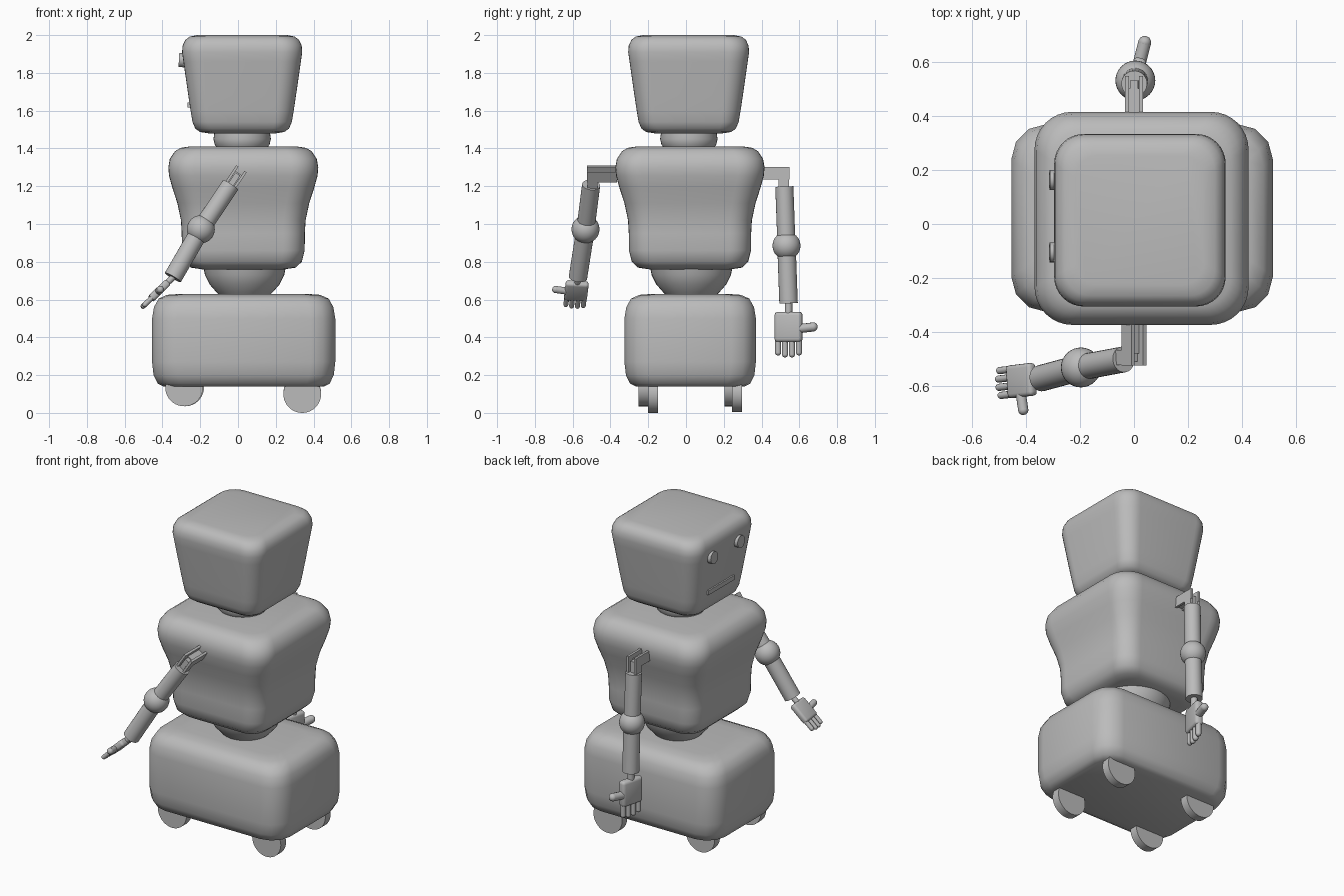
import bpy, bmesh, math
from mathutils import Matrix, Vector

cube = bpy.data.objects.get("Cube")
if cube:
    bpy.data.objects.remove(cube)

grey = bpy.data.materials.new("plain grey")
grey.use_nodes = True
grey.diffuse_color = (0.5, 0.5, 0.5, 1)
grey.node_tree.nodes["Principled BSDF"].inputs["Base Color"].default_value = (0.5, 0.5, 0.5, 1)
parts = []


def finish(name, bm):
    bmesh.ops.recalc_face_normals(bm, faces=bm.faces)
    mesh = bpy.data.meshes.new(name)
    bm.to_mesh(mesh)
    bm.free()
    mesh.materials.append(grey)
    ob = bpy.data.objects.new(name, mesh)
    bpy.context.collection.objects.link(ob)
    parts.append(ob)
    return ob


def loft(name, rings):
    bm = bmesh.new()
    loops = [[bm.verts.new(p) for p in ring] for ring in rings]
    n = len(loops[0])
    for low, high in zip(loops, loops[1:]):
        for i in range(n):
            j = (i + 1) % n
            bm.faces.new((low[i], low[j], high[j], high[i]))
    bm.faces.new(loops[0])
    bm.faces.new(loops[-1])
    return finish(name, bm)


def rounded_block(name, cx, cy, hx, hy, radius, steps, profile):
    """Stack of rounded rectangles; profile holds (inset, height)."""
    rings = []
    for inset, z in profile:
        r = radius * (1 - inset / hx)
        ring = []
        for q, (sx, sy) in enumerate(((1, 1), (-1, 1), (-1, -1), (1, -1))):
            for k in range(steps + 1):
                a = (q + k / steps) * math.pi / 2
                ring.append((cx + sx * (hx - inset - r) + r * math.cos(a),
                             cy + sy * (hy - inset - r) + r * math.sin(a), z))
        rings.append(ring)
    return loft(name, rings)


def lathe(name, cx, cy, profile, n=40):
    turn = [i * math.tau / n for i in range(n)]
    return loft(name, [[(cx + r * math.cos(a), cy + r * math.sin(a), z) for a in turn]
                       for r, z in profile])


def add_rod(bm, a, b, r, frame=Matrix(), n=24, tip=False):
    a, b = Vector(a), Vector(b)
    d = b - a
    m = frame @ Matrix.Translation((a + b) / 2) @ d.to_track_quat("Z", "Y").to_matrix().to_4x4()
    bmesh.ops.create_cone(bm, cap_ends=True, segments=n, radius1=r, radius2=r, depth=d.length, matrix=m)
    if tip:
        bmesh.ops.create_uvsphere(bm, u_segments=n, v_segments=10, radius=r,
                                  matrix=frame @ Matrix.Translation(b))


def add_box(bm, centre, size, frame=Matrix()):
    return bmesh.ops.create_cube(bm, size=1, matrix=frame @ Matrix.Translation(centre)
                                 @ Matrix.Diagonal((*size, 1)))["verts"]


def rod(name, a, b, r, n=24):
    bm = bmesh.new()
    add_rod(bm, a, b, r, n=n)
    return finish(name, bm)


# Head, neck, torso, waist and rolling base
rounded_block("head", 0.022, 0.014, 0.318, 0.32, 0.11, 8, [
    (0.14, 1.48), (0.095, 1.487), (0.07, 1.505), (0.055, 1.54), (0.045, 1.6), (0.033, 1.68),
    (0.02, 1.77), (0.007, 1.86), (0, 1.91), (0.003, 1.945), (0.017, 1.975), (0.04, 1.992), (0.08, 2)])
lathe("neck", 0.022, 0.015, [(0.13, 1.4), (0.145, 1.42), (0.152, 1.45), (0.145, 1.5)])
rounded_block("torso", 0.028, 0.021, 0.397, 0.395, 0.14, 8, [
    (0.18, 0.76), (0.12, 0.769), (0.087, 0.8), (0.072, 0.86), (0.071, 0.95), (0.067, 1.02),
    (0.048, 1.11), (0.022, 1.19), (0.004, 1.255), (0, 1.3), (0.008, 1.345), (0.035, 1.385),
    (0.065, 1.403), (0.11, 1.41)])
lathe("waist", 0.035, 0.028, [(0.12, 0.61), (0.15, 0.64), (0.185, 0.68), (0.21, 0.73), (0.22, 0.78)])
rounded_block("base", 0.03, 0.022, 0.485, 0.348, 0.13, 3, [
    (0.06, 0.14), (0.03, 0.155), (0.008, 0.2), (0, 0.27), (0, 0.5), (0.01, 0.56),
    (0.035, 0.605), (0.08, 0.625), (0.15, 0.63)])

# Wheels
for name, x, y, z in (("front_wheel_a", -0.285, -0.225, 0.135), ("front_wheel_b", -0.28, 0.23, 0.135),
                      ("rear_wheel_a", 0.34, -0.175, 0.1), ("rear_wheel_b", 0.34, 0.27, 0.105)):
    rod(name, (x, y - 0.026, z), (x, y + 0.026, z), 0.1, 40)

# Face
for name, y in (("eye_a", -0.105), ("eye_b", 0.163)):
    rod(name, (-0.26, y, 1.865), (-0.313, y, 1.868), 0.037)
bm = bmesh.new()
add_box(bm, (-0.257, 0.025, 1.63), (0.02, 0.26, 0.028))
finish("mouth", bm)


def arm(side, y_sign, shoulder, elbow, wrist, hand_dir, thumb_dir, scale):
    shoulder, elbow, wrist = Vector(shoulder), Vector(elbow), Vector(wrist)
    along = (elbow - shoulder).normalized()

    # Forked shoulder bracket, swung with the upper arm
    swing = math.atan2(-along.x, -along.z)
    frame = Matrix.Translation(shoulder) @ Matrix.Rotation(swing, 4, "Y")
    bm = bmesh.new()
    for x in (-0.026, 0.026):
        add_box(bm, (x, -y_sign * 0.05, 0), (0.014, 0.16, 0.065), frame)
        add_box(bm, (x, 0, -0.02), (0.014, 0.055, 0.105), frame)
    add_box(bm, (0, -y_sign * 0.07, -0.01), (0.05, 0.11, 0.03), frame)
    add_box(bm, (0, 0, -0.04), (0.03, 0.03, 0.08), frame)
    finish(side + "_shoulder_bracket", bm)

    # Arm tubes and elbow ball
    rod(side + "_upper_arm", shoulder + along * 0.07, elbow, 0.048)
    rod(side + "_forearm", elbow, wrist, 0.049)
    bm = bmesh.new()
    bmesh.ops.create_uvsphere(bm, u_segments=32, v_segments=16, radius=0.074,
                              matrix=Matrix.Translation(elbow))
    finish(side + "_elbow", bm)

    # Hand: local y is the thumb side, fingers point along local -z
    z = -Vector(hand_dir).normalized()
    y = Vector(thumb_dir)
    y = (y - z * y.dot(z)).normalized()
    turn = Matrix((y.cross(z), y, z)).transposed().to_4x4()
    frame = Matrix.Translation(wrist) @ turn @ Matrix.Scale(scale, 4)
    bm = bmesh.new()
    add_box(bm, (0, 0, -0.125), (0.05, 0.15, 0.16), frame)
    bmesh.ops.bevel(bm, geom=bm.edges[:], offset=0.018 * scale, segments=3, affect="EDGES", profile=0.5)
    add_rod(bm, (0, 0, 0.02), (0, 0, -0.06), 0.02, frame, 16)
    for i in range(4):
        fy = (i - 1.5) * 0.038
        reach = 0.27 if i in (1, 2) else 0.26
        add_rod(bm, (0, fy, -0.17), (0, fy, -reach), 0.0165, frame, 12, True)
    add_rod(bm, (0, 0.05, -0.135), (0, 0.135, -0.125), 0.024, frame, 12, True)
    finish(side + "_hand", bm)


arm("raised", -1, (0, -0.495, 1.265), (-0.197, -0.532, 0.972), (-0.345, -0.572, 0.717),
    (-0.17, -0.02, -0.165), (0, -1, 0), 0.81)
arm("hanging", 1, (0, 0.518, 1.268), (0.005, 0.532, 0.885), (0.006, 0.543, 0.58),
    (0, 0, -1), (0.25, 0.97, 0), 1)

# Smooth shading with crisp edges
bpy.ops.object.select_all(action="DESELECT")
for ob in parts:
    ob.select_set(True)
bpy.context.view_layer.objects.active = parts[0]
bpy.ops.object.shade_smooth_by_angle(angle=math.radians(40))
